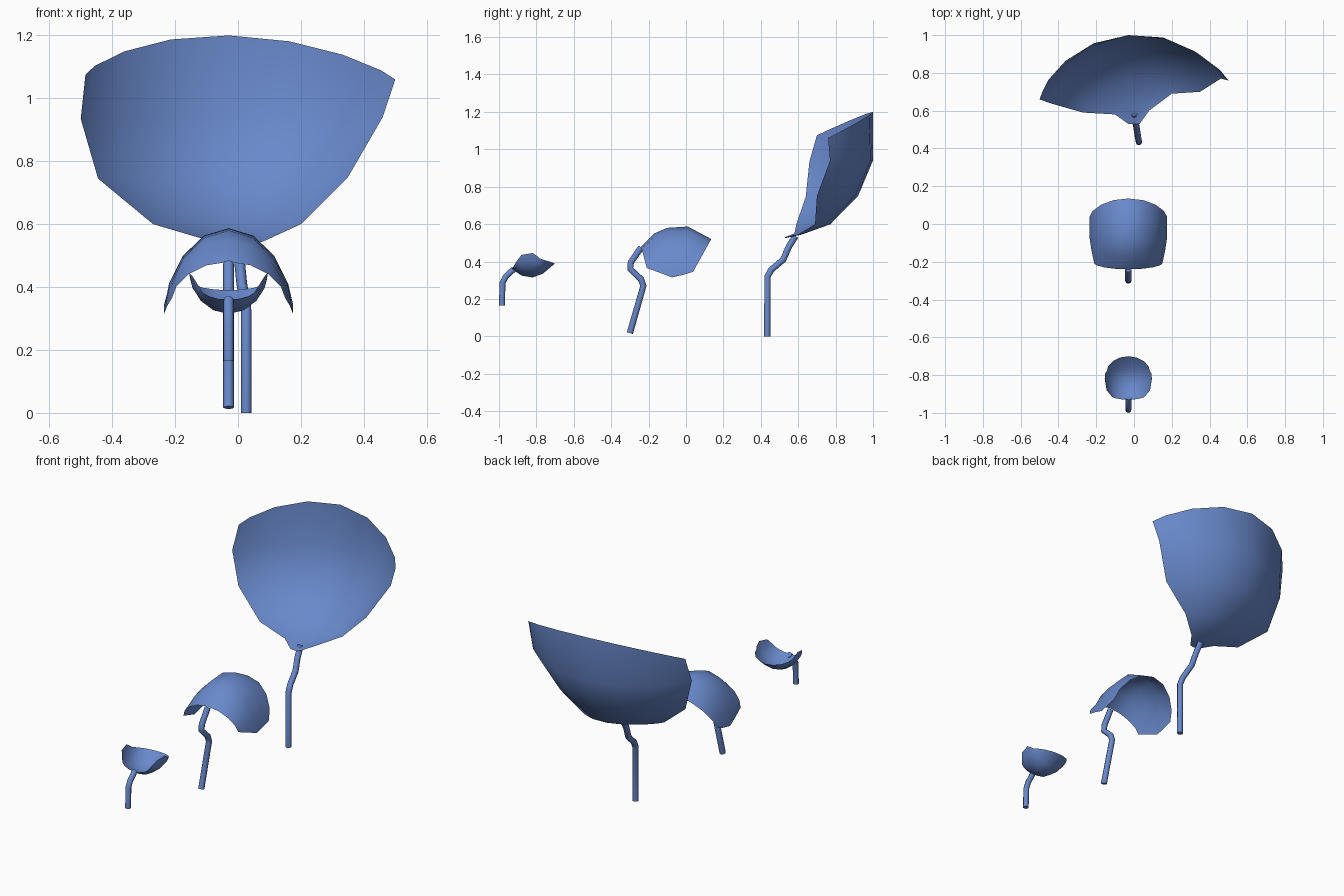
import bpy
import math
from mathutils import Vector

cube = bpy.data.objects.get("Cube")
if cube:
    bpy.data.objects.remove(cube, do_unlink=True)

blue = bpy.data.materials.new("leaf blue")
blue.use_nodes = True
blue.diffuse_color = (0.14, 0.25, 0.6, 1)
blue.node_tree.nodes["Principled BSDF"].inputs["Base Color"].default_value = blue.diffuse_color


def make_leaf(name, rows, fullness, segments=8):
    """Thin curved sheet; each row arches from a left through a middle to a right point."""
    verts, faces = [], []
    for row in rows:
        left, mid, right = map(Vector, row)
        bulge = mid - (left + right) / 2
        for i in range(segments + 1):
            u = math.sin(math.pi * (i / segments - 0.5))
            height = max(0, 1 - u * u) ** fullness
            verts.append(left.lerp(right, (u + 1) / 2) + bulge * height)
    n = segments + 1
    for r in range(len(rows) - 1):
        for i in range(segments):
            a = r * n + i
            faces.append((a, a + 1, a + n + 1, a + n))
    mesh = bpy.data.meshes.new(name)
    mesh.from_pydata(verts, [], faces)
    mesh.materials.append(blue)
    mesh.shade_smooth()
    obj = bpy.data.objects.new(name, mesh)
    bpy.context.collection.objects.link(obj)


def mirrored(x, half, side_y, side_z, mid_y, mid_z):
    """Row that is symmetric about the given x."""
    return ((x - half, side_y, side_z), (x, mid_y, mid_z), (x + half, side_y, side_z))


def make_stem(name, path, radius=0.017):
    """Bent round tube along a path."""
    curve = bpy.data.curves.new(name, "CURVE")
    curve.dimensions = "3D"
    curve.bevel_depth = radius
    curve.bevel_resolution = 2
    curve.use_fill_caps = True
    spline = curve.splines.new("POLY")
    spline.points.add(len(path) - 1)
    for point, co in zip(spline.points, path):
        point.co = (*co, 1)
    curve.materials.append(blue)
    obj = bpy.data.objects.new(name, curve)
    bpy.context.collection.objects.link(obj)
    bpy.ops.object.select_all(action="DESELECT")
    obj.select_set(True)
    bpy.context.view_layer.objects.active = obj
    bpy.ops.object.convert(target="MESH")
    bpy.ops.object.shade_smooth_by_angle(angle=math.radians(50))


# Large upright leaf, lopsided, cupped towards the front
make_leaf("large_leaf", [
    ((-0.03, 0.53, 0.53), (0, 0.53, 0.525), (0.03, 0.53, 0.53)),
    ((-0.10, 0.58, 0.55), (0, 0.62, 0.545), (0.08, 0.60, 0.545)),
    ((-0.27, 0.59, 0.60), (-0.02, 0.77, 0.60), (0.20, 0.69, 0.60)),
    ((-0.445, 0.64, 0.745), (-0.04, 0.92, 0.75), (0.35, 0.70, 0.75)),
    ((-0.50, 0.66, 0.935), (-0.03, 1.0, 0.94), (0.46, 0.77, 0.94)),
    ((-0.485, 0.70, 1.075), (-0.03, 1.0, 1.20), (0.50, 0.76, 1.06)),
], 0.8)
make_stem("large_stem", [(0.026, 0.434, 0), (0.026, 0.436, 0.32), (0.022, 0.455, 0.355),
                         (0.012, 0.52, 0.41), (0.005, 0.55, 0.48), (0, 0.585, 0.535)])

# Middle leaf, a hood arching over
MID = -0.03
make_leaf("middle_leaf", [
    mirrored(MID, 0.18, -0.21, 0.365, -0.24, 0.48),
    mirrored(MID, 0.195, -0.14, 0.34, -0.17, 0.55),
    mirrored(MID, 0.205, -0.075, 0.315, -0.10, 0.58),
    mirrored(MID, 0.205, -0.01, 0.33, 0.01, 0.587),
    mirrored(MID, 0.205, 0.038, 0.345, 0.135, 0.52),
], 0.6)
make_stem("middle_stem", [(MID, -0.30, 0.017), (MID, -0.228, 0.27), (MID, -0.24, 0.305),
                          (MID, -0.298, 0.36), (MID, -0.295, 0.395), (MID, -0.24, 0.475)])

# Small leaf, a cup opening upwards
make_leaf("small_leaf", [
    mirrored(MID, 0.09, -0.91, 0.395, -0.93, 0.36),
    mirrored(MID, 0.115, -0.88, 0.435, -0.88, 0.325),
    mirrored(MID, 0.125, -0.82, 0.445, -0.82, 0.315),
    mirrored(MID, 0.122, -0.79, 0.425, -0.765, 0.335),
    mirrored(MID, 0.115, -0.78, 0.415, -0.70, 0.39),
], 0.55)
make_stem("small_stem", [(MID, -0.984, 0.165), (MID, -0.981, 0.285),
                         (MID, -0.965, 0.318), (MID, -0.92, 0.36)], 0.016)
